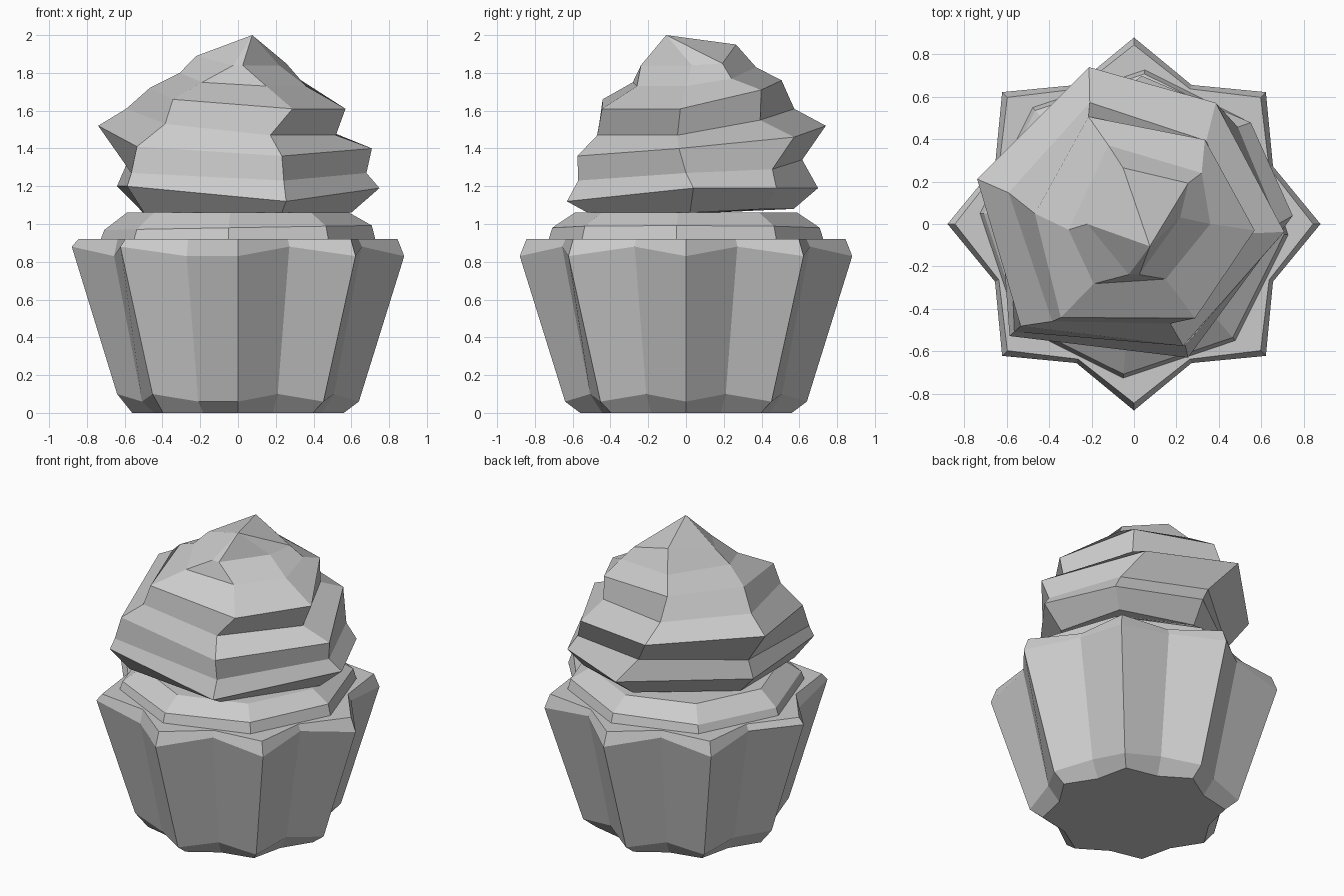
import bpy, bmesh
from math import cos, sin, radians

cube = bpy.data.objects.get("Cube")
if cube:
    bpy.data.objects.remove(cube, do_unlink=True)

grey = bpy.data.materials.new("plain_grey")
grey.use_nodes = True
grey.diffuse_color = (0.6, 0.6, 0.6, 1)
grey.node_tree.nodes["Principled BSDF"].inputs["Base Color"].default_value = (0.6, 0.6, 0.6, 1)


def polar(radius, degrees, z):
    return (radius * cos(radians(degrees)), radius * sin(radians(degrees)), z)


def loft(name, rings, apex=None):
    """Skin a stack of point rings, closing the bottom and capping or pointing the top."""
    bm = bmesh.new()
    loops = [[bm.verts.new(p) for p in ring] for ring in rings]
    n = len(loops[0])
    for low, high in zip(loops, loops[1:]):
        for i in range(n):
            j = (i + 1) % n
            bm.faces.new((low[i], low[j], high[j], high[i]))
    bm.faces.new(loops[0][::-1])
    if apex:
        tip = bm.verts.new(apex)
        for i in range(n):
            bm.faces.new((loops[-1][i], loops[-1][(i + 1) % n], tip))
    else:
        bm.faces.new(loops[-1])
    bmesh.ops.recalc_face_normals(bm, faces=bm.faces[:])
    mesh = bpy.data.meshes.new(name)
    bm.to_mesh(mesh)
    bm.free()
    mesh.materials.append(grey)
    obj = bpy.data.objects.new(name, mesh)
    bpy.context.collection.objects.link(obj)
    return obj


# Pleated cup: eight-pointed star section, flaring upward
def star(tip, valley, z_tip, z_valley):
    ring = []
    for i in range(16):
        is_tip = i % 2 == 0
        # the front-left pleats have their chamfer heights swapped
        swapped = 8 <= i <= 11
        z = z_tip if is_tip != swapped else z_valley
        ring.append(polar(tip if is_tip else valley, i * 22.5, z))
    return ring


loft("pleated_cup", [
    star(0.56, 0.48, 0, 0),
    star(0.64, 0.55, 0.06, 0.10),
    star(0.88, 0.71, 0.83, 0.88),
    star(0.845, 0.69, 0.92, 0.92),
])

# Low collar of frosting resting on the cup
loft("frosting_base", [
    [polar(r, 45 * i - 4, z + tilt * cos(radians(45 * i))) for i in range(8)]
    for r, z, tilt in ((0.73, 0.915, 0), (0.71, 0.98, 0.012), (0.59, 1.06, 0))
])

# Six-sided swirl of tilted ridges and grooves, bottom to top.
# Columns run round from the front right corner.
turns = (
    (-66, 2, 42, 90, 165, 222),
    (-68, 3, 41, 87, 163, 222),
    (-67, 0, 43, 97, 163, 222),
    (-68, -3, 56, 106, 164, 222),
    (-70, -5, 49, 110, 166, 230),
    (-57, -3, 50, 113, 174, 232),
    (-60, 0, 37, 108, 185, 236),
    (-84, 8, 37, 101, 180, 264),
)
radii = (
    (.57, .60, .63, .57, .52, .67),
    (.68, .75, .73, .70, .67, .79),
    (.62, .68, .67, .62, .62, .76),
    (.62, .71, .69, .77, .77, .72),
    (.50, .52, .52, .61, .61, .60),
    (.53, .57, .52, .55, .47, .56),
    (.30, .36, .40, .39, .31, .34),
    (.24, .22, .32, .27, .22, .24),
)
heights = (
    (1.06, 1.06, 1.08, 1.08, 1.06, 1.06),
    (1.12, 1.19, 1.19, 1.19, 1.20, 1.20),
    (1.23, 1.27, 1.29, 1.34, 1.31, 1.27),
    (1.36, 1.40, 1.46, 1.52, 1.52, 1.41),
    (1.47, 1.47, 1.55, 1.61, 1.61, 1.53),
    (1.61, 1.61, 1.71, 1.76, 1.72, 1.66),
    (1.73, 1.73, 1.77, 1.83, 1.80, 1.75),
    (1.84, 1.84, 1.85, 1.95, 1.89, 1.84),
)
loft("frosting_swirl",
     [[polar(*corner) for corner in zip(r, t, z)]
      for r, t, z in zip(radii, turns, heights)],
     apex=(0.075, -0.105, 2.0))
